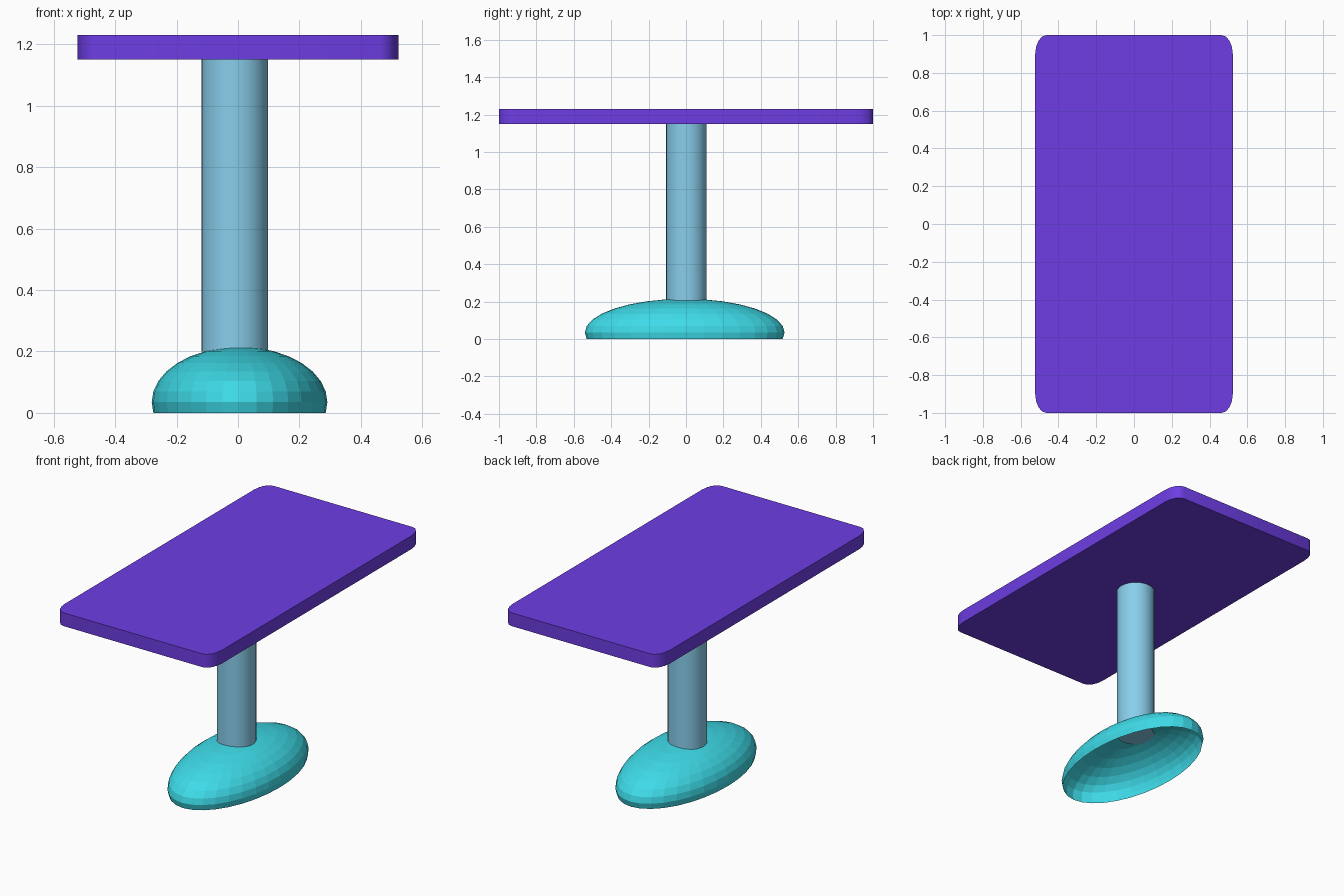
import bpy, bmesh, math

if "Cube" in bpy.data.objects:
    bpy.data.objects.remove(bpy.data.objects["Cube"])


def material(name, rgb):
    m = bpy.data.materials.new(name)
    m.diffuse_color = (*rgb, 1)
    m.use_nodes = True
    m.node_tree.nodes["Principled BSDF"].inputs["Base Color"].default_value = m.diffuse_color
    return m


def make_object(name, bm, mat):
    bmesh.ops.recalc_face_normals(bm, faces=bm.faces)
    mesh = bpy.data.meshes.new(name)
    bm.to_mesh(mesh)
    bm.free()
    mesh.materials.append(mat)
    ob = bpy.data.objects.new(name, mesh)
    bpy.context.collection.objects.link(ob)
    return ob


def smooth(ob):
    bpy.ops.object.select_all(action='DESELECT')
    ob.select_set(True)
    bpy.context.view_layer.objects.active = ob
    bpy.ops.object.shade_smooth_by_angle(angle=math.radians(30))


# Table top: slab with stretched round corners
HX, HY, RX, RY, STEPS = 0.523, 1.0, 0.06, 0.10, 4
bm = bmesh.new()
outline = []
for q, (sx, sy) in enumerate(((1, 1), (-1, 1), (-1, -1), (1, -1))):
    for i in range(STEPS + 1):
        a = math.pi / 2 * (q + i / STEPS)
        outline.append(bm.verts.new((sx * (HX - RX) + RX * math.cos(a),
                                     sy * (HY - RY) + RY * math.sin(a), 1.15)))
slab = bm.faces.new(outline)
ext = bmesh.ops.extrude_face_region(bm, geom=[slab], use_keep_orig=True)
bmesh.ops.translate(bm, vec=(0, 0, 0.08),
                    verts=[v for v in ext["geom"] if isinstance(v, bmesh.types.BMVert)])
smooth(make_object("table_top", bm, material("purple", (0.154, 0.047, 0.77))))

# Column: slightly off centre, ends just inside the base dome
bm = bmesh.new()
bmesh.ops.create_cone(bm, cap_ends=True, segments=32, radius1=0.108, radius2=0.108, depth=0.95)
bmesh.ops.translate(bm, vec=(-0.011, 0.002, 0.675), verts=bm.verts)
smooth(make_object("column", bm, material("pale_blue", (0.25, 0.62, 0.84))))

# Base: faceted open dome, kept down to one ring below its equator
bm = bmesh.new()
bmesh.ops.create_uvsphere(bm, u_segments=32, v_segments=16, radius=1)
bmesh.ops.delete(bm, geom=[v for v in bm.verts if v.co.z < -0.25], context='VERTS')
bmesh.ops.scale(bm, vec=(0.286, 0.534, 0.18), verts=bm.verts)
bmesh.ops.translate(bm, vec=(0.005, -0.007, 0), verts=bm.verts)
bmesh.ops.translate(bm, vec=(0, 0, -min(v.co.z for v in bm.verts)), verts=bm.verts)
make_object("base_dome", bm, material("turquoise", (0.048, 0.71, 0.81)))
